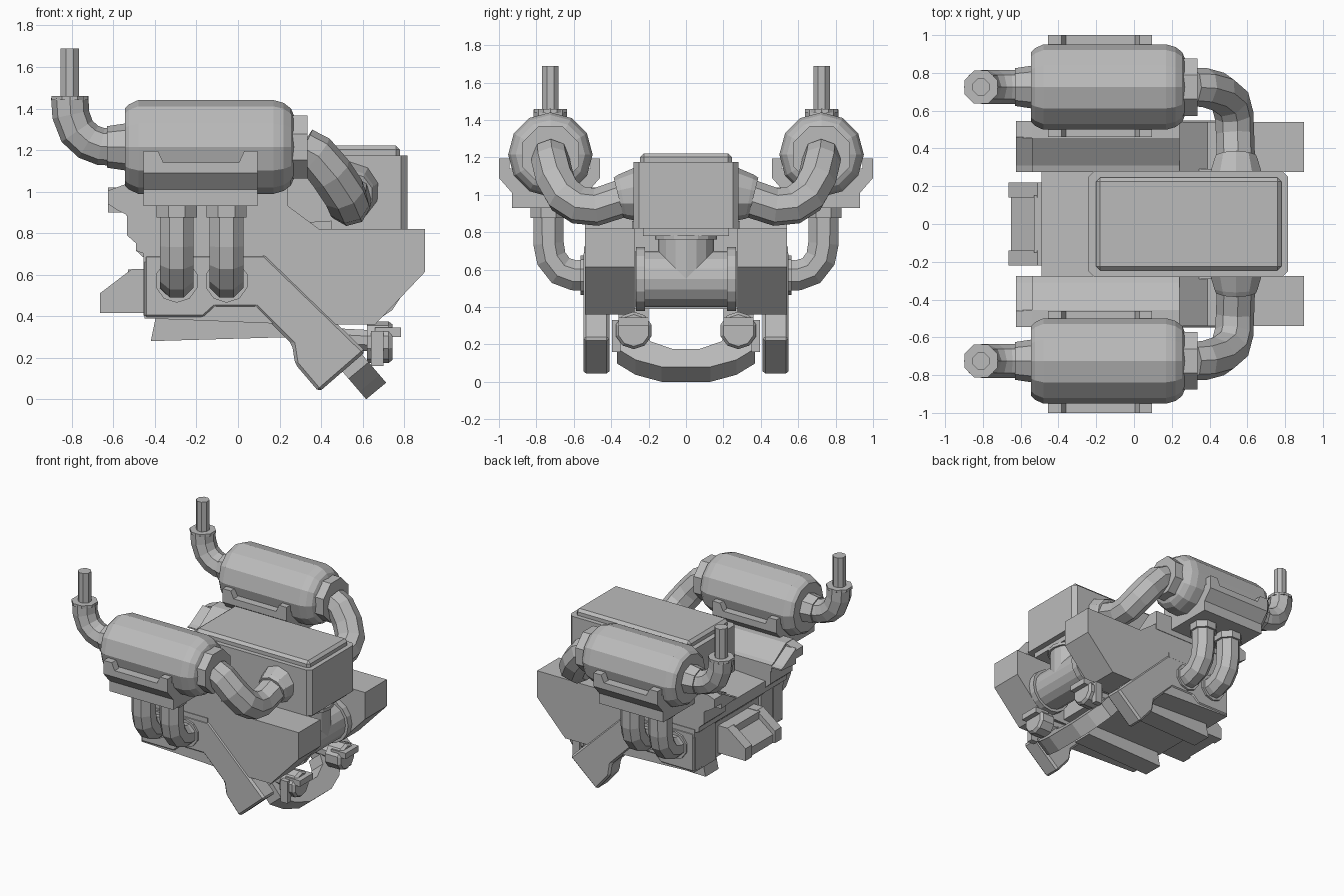
import bpy, bmesh, math
from mathutils import Vector, Quaternion

if "Cube" in bpy.data.objects:
    bpy.data.objects.remove(bpy.data.objects["Cube"])

metal = bpy.data.materials.new("grey_metal")
metal.diffuse_color = (0.5, 0.5, 0.5, 1)
metal.use_nodes = True
metal.node_tree.nodes["Principled BSDF"].inputs["Base Color"].default_value = metal.diffuse_color


def finish(name, bm, mirror=False, bevel=0):
    bmesh.ops.recalc_face_normals(bm, faces=bm.faces)
    me = bpy.data.meshes.new(name)
    bm.to_mesh(me)
    bm.free()
    ob = bpy.data.objects.new(name, me)
    bpy.context.collection.objects.link(ob)
    me.materials.append(metal)
    if bevel:
        m = ob.modifiers.new("bevel", 'BEVEL')
        m.width, m.segments = bevel, 1
    if mirror:
        m = ob.modifiers.new("mirror", 'MIRROR')
        m.use_axis = (False, True, False)
        m.use_mirror_merge = False
    return ob


def prism(name, pts, w0, w1, u=(1, 0, 0), v=(0, 0, 1), w=(0, 1, 0), o=(0, 0, 0), **kw):
    """Extrude a 2D outline (u, v) along w from w0 to w1."""
    u, v, w, o = map(Vector, (u, v, w, o))
    bm = bmesh.new()
    rings = [[bm.verts.new(o + u * a + v * b + w * d) for a, b in pts] for d in (w0, w1)]
    n = len(pts)
    bm.faces.new(rings[0])
    bm.faces.new(rings[1])
    for i in range(n):
        j = (i + 1) % n
        bm.faces.new((rings[0][i], rings[0][j], rings[1][j], rings[1][i]))
    return finish(name, bm, **kw)


def box(name, x0, x1, y0, y1, z0, z1, **kw):
    return prism(name, [(x0, z0), (x1, z0), (x1, z1), (x0, z1)], y0, y1, **kw)


def tube(name, path, radii, sides=8, phase=0.0, **kw):
    """Sweep a regular polygon along a path; one radius or one per point."""
    p = [Vector(q) for q in path]
    if not isinstance(radii, (list, tuple)):
        radii = [radii] * len(p)
    tangents = []
    for i in range(len(p)):
        a, b = max(i - 1, 0), min(i + 1, len(p) - 1)
        ta = (p[i] - p[a]).normalized()
        tb = (p[b] - p[i]).normalized()
        tangents.append((ta + tb).normalized())
    t = tangents[0]
    ref = Vector((0, 0, 1)) if abs(t.z) < 0.8 else Vector((1, 0, 0))
    nrm = (ref - t * ref.dot(t)).normalized()
    bm = bmesh.new()
    rings = []
    for q, tn, r in zip(p, tangents, radii):
        nrm = t.rotation_difference(tn) @ nrm
        t = tn
        rings.append([bm.verts.new(q + (Quaternion(t, phase + 2 * math.pi * k / sides) @ nrm) * r)
                      for k in range(sides)])
    for A, B in zip(rings, rings[1:]):
        for k in range(sides):
            j = (k + 1) % sides
            bm.faces.new((A[k], A[j], B[j], B[k]))
    bm.faces.new(rings[0])
    bm.faces.new(rings[-1])
    return finish(name, bm, **kw)


MY, MZ = 0.725, 1.215          # muffler axis
oct_flat = math.pi / 8

# Mufflers with end collars
prof = [(-.545, .185), (-.525, .205), (-.48, .226), (.17, .226), (.22, .212), (.255, .185), (.27, .15)]
tube("muffler", [(x, MY, MZ) for x, r in prof], [r for x, r in prof], 12, mirror=True)
tube("muffler_inlet_collar", [(.25, MY, MZ), (.335, MY, MZ)], .165, 8, oct_flat, mirror=True)
tube("muffler_outlet_collar", [(-.53, MY, MZ), (-.63, MY, MZ)], [.115, .1], 8, mirror=True)

# Tail elbows and thin stacks
tube("tail_elbow", [(-.6, MY, 1.215), (-.66, MY, 1.217), (-.72, MY, 1.24), (-.775, MY, 1.29),
                    (-.805, MY, 1.37), (-.81, MY, 1.455)], .09, 8, mirror=True)
tube("tail_rim", [(-.81, MY, 1.44), (-.81, MY, 1.46)], .095, 8, oct_flat, mirror=True)
tube("tail_stack", [(-.81, MY, 1.44), (-.81, MY, 1.69)], .048, 8, oct_flat, mirror=True)

# Crossover pipes from mufflers to the intake box
tube("crossover_pipe", [(.31, MY, 1.21), (.375, .722, 1.175), (.45, .70, 1.085), (.51, .65, .995),
                        (.53, .575, .945), (.535, .48, .935), (.54, .33, .985)],
     [.1, .104, .106, .106, .104, .102, .102], 8, mirror=True)
tube("crossover_flange", [(.54, .36, .985), (.54, .34, .99), (.54, .26, 1.0)],
     [.11, .12, .145], 10, mirror=True)

# Muffler cradles with raised corner tabs
prism("cradle", [(.46, 1.14), (.46, 1.09), (.53, 1.01), (.53, .93), (.93, .93), (.93, 1.01),
                 (1.0, 1.09), (1.0, 1.14)], -.455, .095,
      u=(0, 1, 0), w=(1, 0, 0), mirror=True)
for y0, y1, side in ((.945, 1.0, "outer"), (.46, .51, "inner")):
    prism("cradle_tab_front_" + side, [(-.455, 1.13), (-.355, 1.13), (-.385, 1.195), (-.455, 1.195)],
          y0, y1, mirror=True)
    prism("cradle_tab_rear_" + side, [(.0, 1.13), (.095, 1.13), (.095, 1.195), (.03, 1.195)],
          y0, y1, mirror=True)

# Exhaust header pipes
for i, x in enumerate((-.295, -.055)):
    tube(f"header_pipe_{i}", [(x, .735, .94), (x, .735, .74), (x, .72, .66), (x, .67, .595),
                              (x, .6, .57), (x, .53, .57)], .088, 8, oct_flat, mirror=True)
    tube(f"header_collar_{i}", [(x, .735, .94), (x, .735, .875)], .105, 8, oct_flat, mirror=True)
    tube(f"header_flange_{i}", [(x, .53, .57), (x, .565, .57)], .105, 10, mirror=True)

# Intake box with lid
prism("intake_box", [(-.24, -.25), (-.21, -.28), (.785, -.28), (.815, -.25), (.815, .25), (.785, .28),
                     (-.21, .28), (-.24, .25)], .82, 1.175, v=(0, 1, 0), w=(0, 0, 1))
box("intake_lid", -.2, .78, -.245, .245, 1.15, 1.222, bevel=.02)
box("intake_base", -.2, .77, -.23, .23, .78, .83)

# Cylinder banks
prism("cylinder_bank", [(-.45, .39), (.3, .36), (.66, .36), (.9, .613), (.9, .82), (.39, .82),
                        (.235, .935), (-.535, .935), (-.535, .79), (-.49, .75), (-.49, .715), (-.45, .7)],
      .275, .541, mirror=True)
box("bank_edge", -.455, .12, .5, .546, .66, .725, mirror=True)

# Valve covers, sloping into the valley
prism("valve_cover", [(.275, .885), (.545, .885), (.545, 1.04), (.455, 1.04), (.31, .945), (.275, .935)],
      -.54, .24, u=(0, 1, 0), w=(1, 0, 0), mirror=True)
prism("valve_cover_nose", [(-.625, .94), (-.58, .91), (-.53, .885), (-.53, 1.04), (-.625, 1.005)],
      .455, .545, mirror=True)
prism("valve_cover_nose_slope", [(.275, .915), (.46, .9), (.46, 1.02), (.31, .935), (.275, .925)],
      -.625, -.53, u=(0, 1, 0), w=(1, 0, 0), mirror=True)

# Crankcase between the banks, stepped back at the lower front
prism("crankcase", [(-.43, .39), (.45, .39), (.45, .86), (-.49, .8), (-.49, .715), (-.43, .66)], -.29, .29)

# Side frames with angled legs, and bottom rails
prism("side_frame_leg", [(-.455, .39), (-.165, .39), (-.11, .44), (.085, .44), (.26, .265), (.275, .17),
                         (.39, .035), (.615, .23), (.13, .7), (-.455, .7)], .41, .549,
      mirror=True, bevel=.015)
prism("bottom_rail", [(-.42, .28), (.27, .3), (.27, .4), (-.395, .4)], .2, .36, mirror=True)

# Starter housing with a recessed middle
prism("housing_core", [(-.65, .415), (-.65, .48), (-.51, .585), (-.41, .585), (-.41, .415)], -.15, .15)
prism("housing_cheek", [(-.665, .415), (-.665, .51), (-.51, .628), (-.41, .628), (-.41, .415)],
      .14, .22, mirror=True)
box("housing_top", -.53, -.41, -.15, .15, .5, .625)

# Tee pipe under the intake box
tube("tee_cross_pipe", [(.62, -.27, .55), (.62, .27, .55)], .15, 16)
tube("tee_end_flange", [(.62, .22, .55), (.62, .268, .55)], .172, 16, mirror=True)
tube("tee_riser", [(.62, 0, .55), (.62, 0, .8)], .15, 16)
tube("tee_top_flange", [(.62, 0, .76), (.62, 0, .785)], .167, 16)

# Bolted couplings
tube("coupling_shaft", [(.4, .28, .295), (.68, .28, .28)], .055, 8, oct_flat, mirror=True)
tube("coupling_body", [(.62, .28, .275), (.725, .28, .275), (.745, .28, .275)],
     [.1, .1, .085], 10, mirror=True)
box("coupling_bar", .66, .785, .2, .36, .3, .345, mirror=True)
box("coupling_lug", .64, .7, .35, .395, .16, .33, mirror=True)

# Bowed lower crossmember, tilted along the legs
half = [(.13, 0), (.27, .05), (.37, .13), (.37, .25), (.22, .25), (.19, .18), (.07, .125)]
outline = half + [(-a, b) for a, b in reversed(half)]
prism("lower_crossmember", outline, 0, .125, u=(0, 1, 0), v=(-.65, 0, .76), w=(.77, 0, .64),
      o=(.617, 0, 0))
prism("crossmember_bracket", [(.24, .2), (.36, .2), (.36, .33), (.24, .33)], .02, .1,
      u=(0, 1, 0), v=(-.65, 0, .76), w=(.77, 0, .64), o=(.617, 0, 0), mirror=True)
